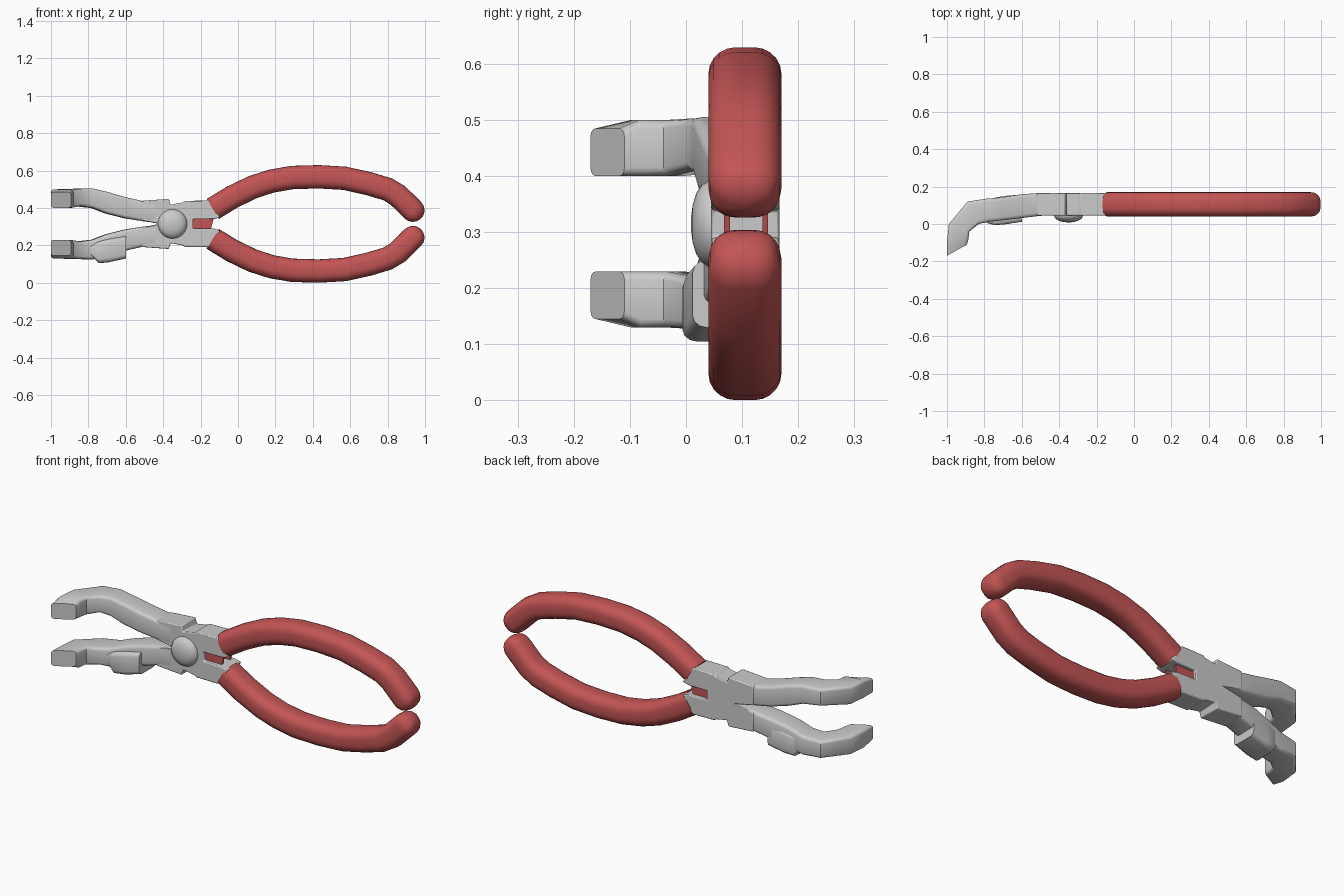
import bpy, bmesh, math
from mathutils import Vector

if "Cube" in bpy.data.objects:
    bpy.data.objects.remove(bpy.data.objects["Cube"])

MID = 0.315  # height of the mirror plane between the two halves


def section(r, n):
    """Rounded square in the range -1..1, r = corner radius, n = corner segments."""
    pts = []
    for k, (sx, sy) in enumerate([(1, 1), (-1, 1), (-1, -1), (1, -1)]):
        for i in range(n + 1):
            a = math.pi / 2 * (k + i / n)
            pts.append((sx * (1 - r) + r * math.cos(a), sy * (1 - r) + r * math.sin(a)))
    return pts


def finish(name, bm, mat=None, angle=35):
    bmesh.ops.recalc_face_normals(bm, faces=bm.faces)
    me = bpy.data.meshes.new(name)
    bm.to_mesh(me)
    bm.free()
    ob = bpy.data.objects.new(name, me)
    bpy.context.collection.objects.link(ob)
    if mat:
        me.materials.append(mat)
    bpy.ops.object.select_all(action='DESELECT')
    ob.select_set(True)
    bpy.context.view_layer.objects.active = ob
    bpy.ops.object.shade_smooth_by_angle(angle=math.radians(angle))
    return ob


def loft(name, rings, flip=False, mat=None, angle=35):
    """Skin a list of rings; flip mirrors the part to the other half."""
    bm = bmesh.new()
    loops = []
    for ring in rings:
        loops.append([bm.verts.new((p[0], p[1], 2 * MID - p[2] if flip else p[2])) for p in ring])
    for a, b in zip(loops, loops[1:]):
        for i in range(len(a)):
            j = (i + 1) % len(a)
            bm.faces.new((a[i], a[j], b[j], b[i]))
    bm.faces.new(loops[0])
    bm.faces.new(loops[-1])
    return finish(name, bm, mat, angle)


def slab_rings(stations, r, n=3):
    """Each station: back x, y, front x, y, low z, high z."""
    rings = []
    for bx, by, fx, fy, lo, hi in stations:
        rings.append([(bx + (fx - bx) * (u + 1) / 2, by + (fy - by) * (u + 1) / 2,
                       lo + (hi - lo) * (v + 1) / 2) for u, v in section(r, n)])
    return rings


def prism(name, outline, y0, y1, bevel=0.0, mat=None):
    bm = bmesh.new()
    f = bm.faces.new([bm.verts.new((x, y0, z)) for x, z in outline])
    ext = bmesh.ops.extrude_face_region(bm, geom=[f])
    for v in ext['geom']:
        if isinstance(v, bmesh.types.BMVert):
            v.co.y = y1
    ob = finish(name, bm, mat)
    if bevel:
        m = ob.modifiers.new("bevel", 'BEVEL')
        m.width, m.segments = bevel, 2
    return ob


red = bpy.data.materials.new("red_grip")
red.diffuse_color = (0.55, 0.09, 0.09, 1)
red.use_nodes = True
red.node_tree.nodes["Principled BSDF"].inputs["Base Color"].default_value = red.diffuse_color

# Curved grips: rounded section swept along an arc, domed at the tip
path = [Vector(p) for p in [(-0.135, 0.395), (-0.03, 0.459), (0.08, 0.512), (0.18, 0.544),
                            (0.29, 0.563), (0.43, 0.567), (0.57, 0.559), (0.7, 0.53),
                            (0.80, 0.50), (0.855, 0.467), (0.935, 0.388)]]
rings = []
for i, p in enumerate(path):
    t = (path[min(i + 1, len(path) - 1)] - path[max(i - 1, 0)]).normalized()
    rings.append([(p.x - t.y * v * 0.0625, 0.105 + u * 0.065, p.y + t.x * v * 0.0625)
                  for u, v in section(0.75, 5)])
end, t = path[-1], (path[-1] - path[-2]).normalized()
for a in (20, 40, 58, 74, 85):
    c, s = math.cos(math.radians(a)), math.sin(math.radians(a))
    q = end + t * s * 0.062
    rings.append([(q.x - t.y * v * 0.0625 * c, 0.105 + u * 0.065 * (0.3 + 0.7 * c if a < 60 else c * 1.25),
                   q.y + t.x * v * 0.0625 * c) for u, v in section(0.75, 5)])
loft("upper_grip", rings, mat=red, angle=45)
loft("lower_grip", rings, True, red, angle=45)

# Jaws bending forward at the tips
jaw = [(-1.0, -0.17, -0.893, -0.11, 0.40, 0.485),
       (-1.0, -0.10, -0.885, -0.08, 0.40, 0.50),
       (-0.99, 0.0, -0.88, -0.04, 0.40, 0.50),
       (-0.89, 0.12, -0.83, 0.0, 0.41, 0.503),
       (-0.79, 0.135, -0.775, 0.012, 0.40, 0.505),
       (-0.71, 0.142, -0.70, 0.02, 0.37, 0.487),
       (-0.61, 0.158, -0.60, 0.032, 0.345, 0.458),
       (-0.50, 0.166, -0.50, 0.044, 0.328, 0.435),
       (-0.38, 0.166, -0.38, 0.046, 0.315, 0.43)]
loft("upper_jaw", slab_rings(jaw, 0.3))
loft("lower_jaw", slab_rings(jaw, 0.3), True)

# Raised lug on the lower jaw
lug = [(-0.775, 0.125, -0.785, 0.005, 0.145, 0.20),
       (-0.74, 0.142, -0.745, -0.006, 0.105, 0.222),
       (-0.69, 0.15, -0.69, -0.002, 0.11, 0.235),
       (-0.60, 0.158, -0.60, 0.012, 0.13, 0.25)]
loft("jaw_lug", slab_rings(lug, 0.35))

# Pivot body with notches and the open slot between the tangs
half = [(-0.52, 0.335), (-0.52, 0.438), (-0.37, 0.449), (-0.36, 0.418), (-0.295, 0.43),
        (-0.285, 0.438), (-0.155, 0.44), (-0.095, 0.35), (-0.13, 0.34), (-0.24, 0.34)]
outline = [(-0.42, MID)] + half + [(x, 2 * MID - z) for x, z in reversed(half)]
prism("pivot_body", outline, 0.045, 0.167, 0.005)

# Thin red plates lining the slot
for name, y in (("slot_plate_front", 0.068), ("slot_plate_back", 0.136)):
    prism(name, [(-0.245, 0.285), (-0.145, 0.285), (-0.13, 0.345), (-0.245, 0.345)],
          y, y + 0.01, mat=red)

# Rivet dome on the front
dome = []
for y, r in ((0.06, 0.078), (0.042, 0.078), (0.028, 0.069), (0.018, 0.054), (0.012, 0.034), (0.009, 0.012)):
    dome.append([(-0.35 + r * math.cos(k * math.tau / 32), y, MID + r * math.sin(k * math.tau / 32))
                 for k in range(32)])
loft("pivot_rivet", dome, angle=50)
